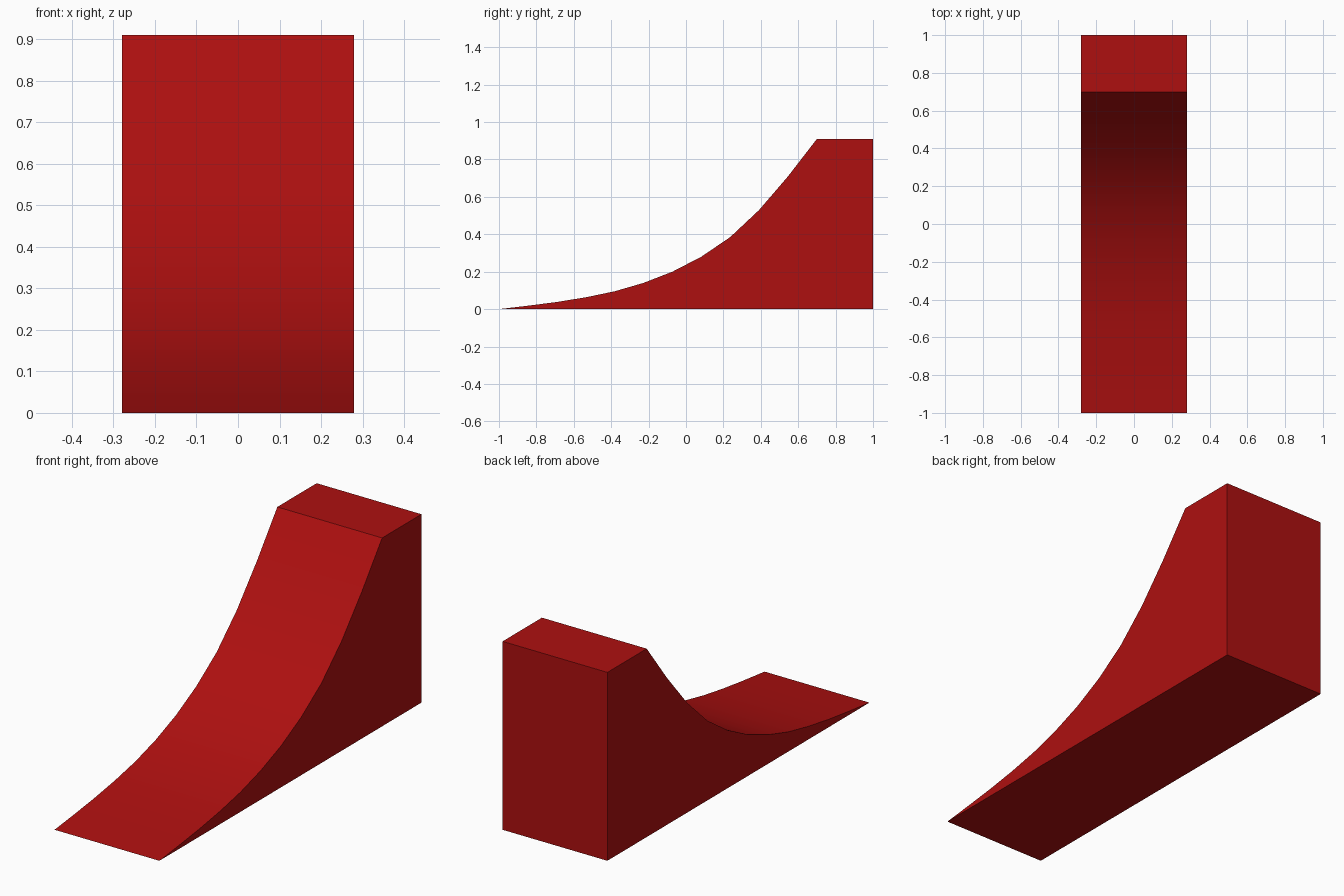
import bpy, bmesh, math

if "Cube" in bpy.data.objects:
    bpy.data.objects.remove(bpy.data.objects["Cube"])

HALF_WIDTH = 0.28
# Side profile as (y, z): curved ramp surface, then flat deck and back
ramp_heights = [0.0, 0.018, 0.038, 0.063, 0.095, 0.14, 0.20, 0.28, 0.385, 0.53, 0.71, 0.91]
step = 1.7 / (len(ramp_heights) - 1)
profile = [(-1 + i * step, z) for i, z in enumerate(ramp_heights)]
profile += [(1.0, 0.91), (1.0, 0.0)]

# Extrude the profile across the width
bm = bmesh.new()
side = bm.faces.new([bm.verts.new((-HALF_WIDTH, y, z)) for y, z in profile])
result = bmesh.ops.extrude_face_region(bm, geom=[side], use_keep_orig=True)
moved = [v for v in result["geom"] if isinstance(v, bmesh.types.BMVert)]
bmesh.ops.translate(bm, verts=moved, vec=(2 * HALF_WIDTH, 0, 0))
bmesh.ops.recalc_face_normals(bm, faces=bm.faces)

mesh = bpy.data.meshes.new("ramp")
bm.to_mesh(mesh)
bm.free()
ramp = bpy.data.objects.new("ramp", mesh)
bpy.context.collection.objects.link(ramp)

# Dark red paint
paint = bpy.data.materials.new("red_paint")
paint.diffuse_color = (0.42, 0.005, 0.005, 1)
paint.use_nodes = True
paint.node_tree.nodes["Principled BSDF"].inputs["Base Color"].default_value = paint.diffuse_color
mesh.materials.append(paint)

# Smooth ramp surface with sharp outer edges
bpy.context.view_layer.objects.active = ramp
ramp.select_set(True)
bpy.ops.object.shade_smooth_by_angle(angle=math.radians(30))
